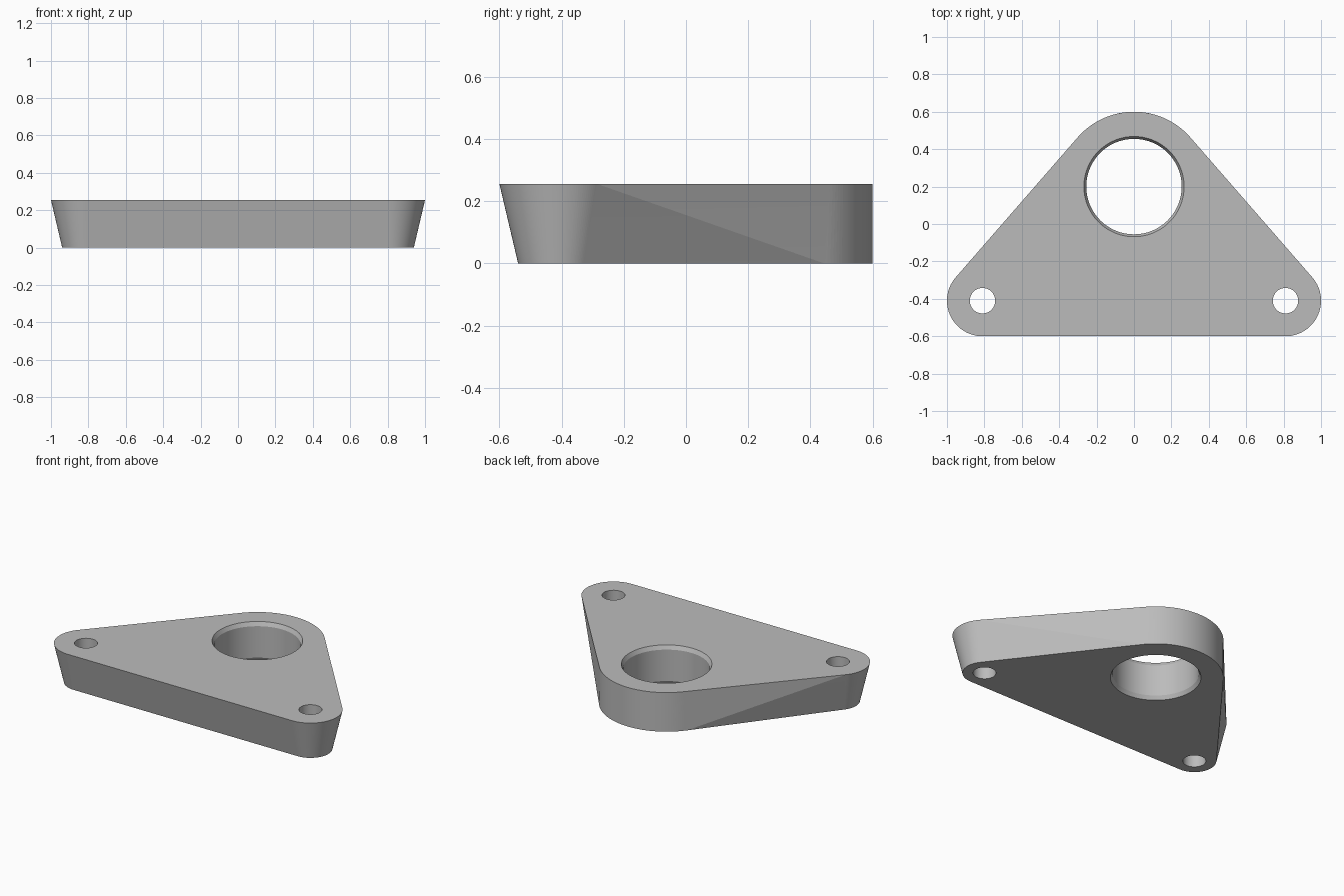
import bpy, bmesh
from math import sin, cos, pi, atan2, acos, hypot, radians

if "Cube" in bpy.data.objects:
    bpy.data.objects.remove(bpy.data.objects["Cube"])

HEIGHT = 0.255
BIG = (0.0, 0.2, 0.4)          # rear lobe: x, y, radius
EAR = (0.81, -0.41)            # left ear centre
STEPS = 56

grey = bpy.data.materials.new("plain grey")
grey.use_nodes = True
colour = (0.5, 0.5, 0.5, 1)
grey.diffuse_color = colour
grey.node_tree.nodes["Principled BSDF"].inputs["Base Color"].default_value = colour


def arc(cx, cy, r, start, end):
    angles = [start + (end - start) * i / STEPS for i in range(STEPS + 1)]
    return [(cx + r * cos(a), cy + r * sin(a)) for a in angles]


def outline(ear_radius):
    """Rounded triangle: three arcs joined by their common tangents."""
    dx, dy = EAR[0] - BIG[0], EAR[1] - BIG[1]
    tangent = atan2(dy, dx) + acos((BIG[2] - ear_radius) / hypot(dx, dy))
    return (arc(EAR[0], EAR[1], ear_radius, -pi / 2, tangent)
            + arc(*BIG, tangent, pi - tangent)
            + arc(-EAR[0], EAR[1], ear_radius, pi - tangent, 1.5 * pi))


def make_object(name, bm):
    bmesh.ops.recalc_face_normals(bm, faces=bm.faces)
    mesh = bpy.data.meshes.new(name)
    bm.to_mesh(mesh)
    bm.free()
    mesh.materials.append(grey)
    obj = bpy.data.objects.new(name, mesh)
    bpy.context.collection.objects.link(obj)
    return obj


def loft(name, rings):
    """Close a stack of equal rings of points into a solid."""
    bm = bmesh.new()
    loops = [[bm.verts.new(p) for p in ring] for ring in rings]
    n = len(loops[0])
    for low, high in zip(loops, loops[1:]):
        for i in range(n):
            j = (i + 1) % n
            a, b, c, d = low[i], low[j], high[j], high[i]
            # mirror the diagonal on the right half
            if a.co.x + b.co.x >= 0:
                bm.faces.new((a, b, d))
                bm.faces.new((b, c, d))
            else:
                bm.faces.new((a, b, c))
                bm.faces.new((a, c, d))
    bm.faces.new(loops[0][::-1])
    bm.faces.new(loops[-1])
    return make_object(name, bm)


def hole_cutter(name, x, y, profile, sides):
    rings = [[(x + r * cos(2 * pi * i / sides), y + r * sin(2 * pi * i / sides), z)
              for i in range(sides)] for r, z in profile]
    return loft(name, rings)


# Plate body, with ears that taper towards the bottom
plate = loft("mounting_plate", [[(x, y, z) for x, y in outline(r)]
                                for r, z in ((0.13, 0), (0.19, HEIGHT))])

# Main bore with chamfered rims, and the two bolt holes
rim, bore, depth, over = 0.268, 0.255, 0.025, 0.05
cutters = [hole_cutter("main_bore_cutter", BIG[0], BIG[1], [
    (rim, -over), (rim, 0), (bore, depth),
    (bore, HEIGHT - depth), (rim, HEIGHT), (rim, HEIGHT + over)], 144)]
for side, sign in (("left", 1), ("right", -1)):
    cutters.append(hole_cutter(side + "_bolt_hole_cutter", sign * EAR[0], EAR[1],
                               [(0.068, -over), (0.068, HEIGHT + over)], 144))

bpy.context.view_layer.objects.active = plate
for cutter in cutters:
    cut = plate.modifiers.new(cutter.name, "BOOLEAN")
    cut.operation = "DIFFERENCE"
    cut.solver = "EXACT"
    cut.object = cutter
    bpy.ops.object.modifier_apply(modifier=cut.name)
    bpy.data.objects.remove(cutter)

# Smooth the curved walls, keep the edges crisp
bpy.ops.object.select_all(action="DESELECT")
plate.select_set(True)
bpy.ops.object.shade_smooth_by_angle(angle=radians(2.8))
